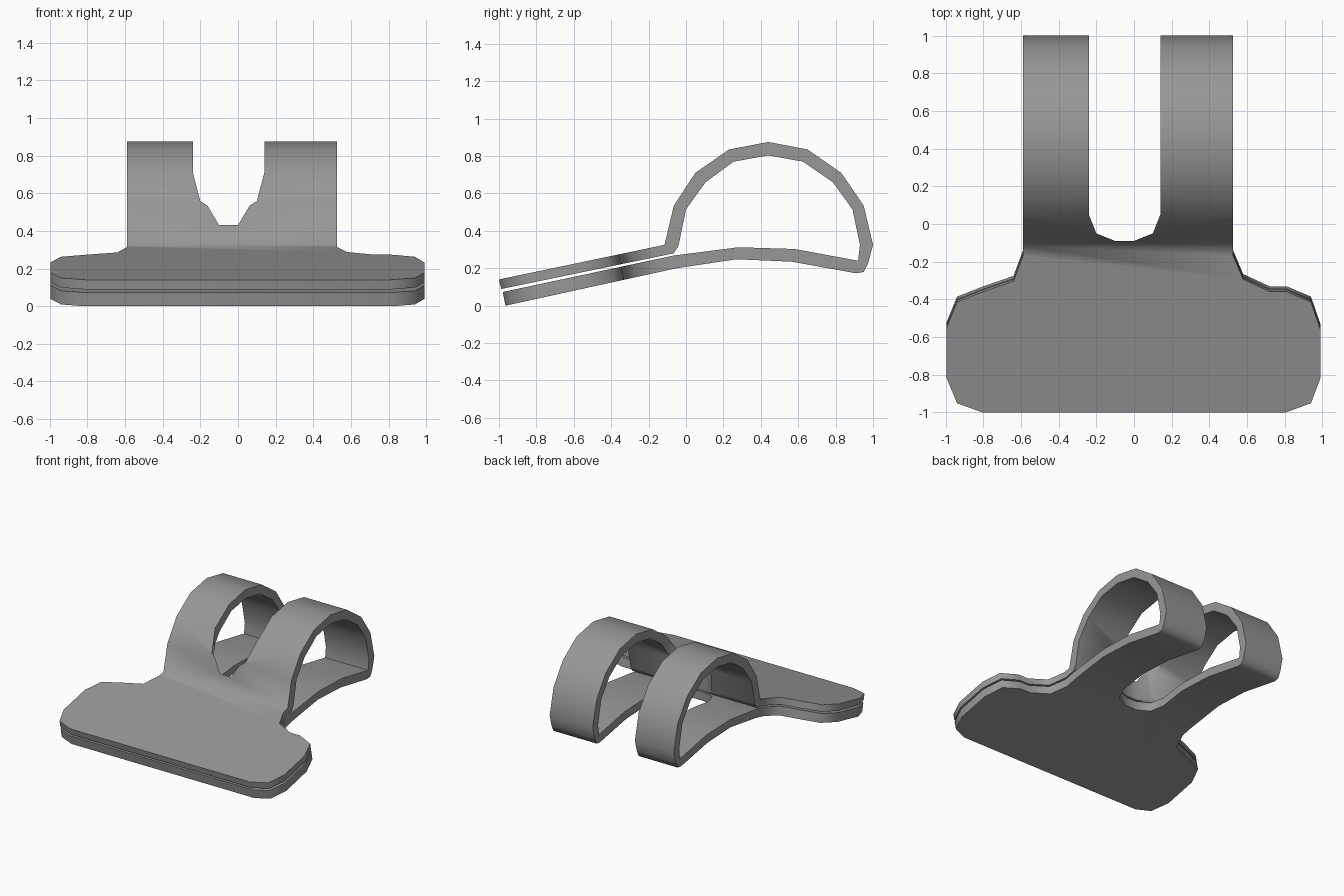
import bpy, bmesh, math

if "Cube" in bpy.data.objects:
    bpy.data.objects.remove(bpy.data.objects["Cube"])


def prism(name, bottom, top):
    """Closed solid between two matching polygons."""
    bm = bmesh.new()
    a = [bm.verts.new(p) for p in bottom]
    b = [bm.verts.new(p) for p in top]
    n = len(a)
    bm.faces.new(a[::-1])
    bm.faces.new(b)
    for i in range(n):
        j = (i + 1) % n
        bm.faces.new((a[i], a[j], b[j], b[i]))
    bmesh.ops.recalc_face_normals(bm, faces=bm.faces)
    me = bpy.data.meshes.new(name)
    bm.to_mesh(me)
    bm.free()
    ob = bpy.data.objects.new(name, me)
    bpy.context.collection.objects.link(ob)
    return ob


# Side profile (y, z) of the bent strip: outer skin, then inner skin back
outer = [(-1, .14), (-.115, .325), (-.065, .535), (.05, .71), (.23, .835),
         (.44, .875), (.65, .835), (.83, .71), (.95, .535), (1, .325),
         (.975, .23), (.95, .18), (.91, .173), (.565, .235), (.27, .248),
         (-.05, .2), (-.965, 0)]
inner = [(-.98, .073), (-.065, .268), (.28, .312), (.58, .303), (.92, .24),
         (.93, .325), (.89, .515), (.785, .66), (.625, .77), (.44, .803),
         (.255, .77), (.105, .66), (0, .515), (-.04, .32), (-.065, .28),
         (-.988, .089)]
profile = outer + inner
clip = prism("spring_clip", [(-1.1, y, z) for y, z in profile],
             [(1.1, y, z) for y, z in profile])

# Plan outline (x, y): jaw plate, two straps and the rounded slot
jaw = [(-.59, -.17), (-.64, -.305), (-.8, -.36), (-.94, -.415), (-.995, -.55),
       (-.995, -.82), (-.94, -.952), (-.8, -1.003), (.8, -1.003), (.94, -.952),
       (.99, -.82), (.99, -.56), (.94, -.415), (.81, -.36), (.72, -.36),
       (.58, -.295), (.527, -.17)]
slot = [(.527, 1.3), (.14, 1.3), (.14, .05), (.1, -.05), (0, -.09),
        (-.1, -.09), (-.2, -.05), (-.24, .05), (-.24, 1.3), (-.59, 1.3)]


def level(z):
    # jaw edges are cut square to the sloping plate, the slot straight down
    tilted = [(x, y + .21 * (.14 + .215 * (y + 1) - z), z) for x, y in jaw]
    return tilted + [(x, y, z) for x, y in slot]


cutter = prism("outline_cutter", level(-.2), level(1.1))
mod = clip.modifiers.new("outline", 'BOOLEAN')
mod.operation = 'INTERSECT'
mod.solver = 'EXACT'
mod.object = cutter
bpy.context.view_layer.objects.active = clip
clip.select_set(True)
bpy.ops.object.modifier_apply(modifier=mod.name)
bpy.data.objects.remove(cutter)

# Dark grey metal
metal = bpy.data.materials.new("dark_grey_metal")
metal.diffuse_color = (.31, .31, .31, 1)
metal.use_nodes = True
metal.node_tree.nodes["Principled BSDF"].inputs["Base Color"].default_value = metal.diffuse_color
clip.data.materials.clear()
clip.data.materials.append(metal)

# Smooth bends, crisp sheet edges
bpy.ops.object.shade_smooth_by_angle(angle=math.radians(70))
